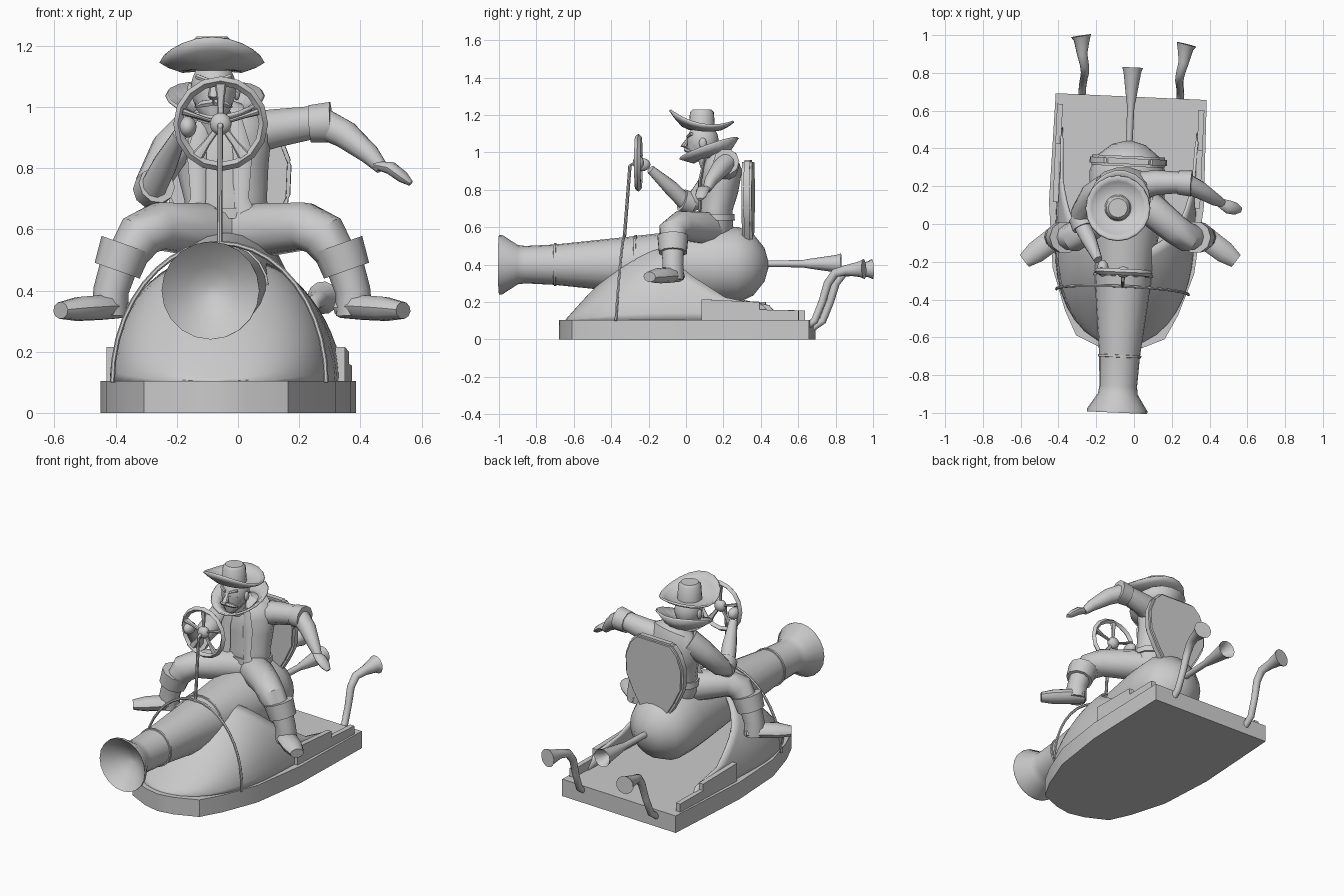
import bpy, bmesh, math
from mathutils import Vector, Matrix

if "Cube" in bpy.data.objects:
    bpy.data.objects.remove(bpy.data.objects["Cube"], do_unlink=True)

grey = bpy.data.materials.new("plain_grey")
grey.use_nodes = True
tone = (0.6, 0.6, 0.6, 1)
grey.diffuse_color = tone
grey.node_tree.nodes["Principled BSDF"].inputs["Base Color"].default_value = tone

# The vehicle sits slightly turned; the rider does not
VEHICLE = Matrix.Translation((-0.045, 0, 0)) @ Matrix.Rotation(-0.045, 4, 'Z')
RIDER = Matrix.Identity(4)


def finish(name, bm, frame, angle=40):
    bmesh.ops.recalc_face_normals(bm, faces=bm.faces)
    mesh = bpy.data.meshes.new(name)
    bm.to_mesh(mesh)
    bm.free()
    mesh.transform(frame)
    mesh.materials.append(grey)
    ob = bpy.data.objects.new(name, mesh)
    bpy.context.collection.objects.link(ob)
    bpy.ops.object.select_all(action='DESELECT')
    ob.select_set(True)
    bpy.context.view_layer.objects.active = ob
    bpy.ops.object.shade_smooth_by_angle(angle=math.radians(angle))
    return ob


def skin(bm, rings, closed=True):
    for a, b in zip(rings, rings[1:]):
        n = len(a)
        for i in range(n if closed else n - 1):
            j = (i + 1) % n
            bm.faces.new((a[i], a[j], b[j], b[i]))


def sweep(name, path, frame=RIDER, sides=10, flat=1.0, caps=True):
    """Tube through (x, y, z, radius) points; flat squashes the second axis."""
    bm = bmesh.new()
    pts = [Vector(p[:3]) for p in path]
    rings, old = [], None
    for i, p in enumerate(pts):
        t = (pts[min(i + 1, len(pts) - 1)] - pts[max(i - 1, 0)]).normalized()
        if old is None:
            ref = Vector((1, 0, 0)) if abs(t.x) < 0.8 else Vector((0, 1, 0))
            u = (ref - t * ref.dot(t)).normalized()
        else:
            u = old.rotation_difference(t) @ u
        old, v, r = t, t.cross(u), path[i][3]
        rings.append([bm.verts.new(p + r * (u * math.cos(a) + v * flat * math.sin(a)))
                      for a in (k * math.tau / sides for k in range(sides))])
    skin(bm, rings)
    if caps:
        bm.faces.new(rings[0])
        bm.faces.new(rings[-1])
    return finish(name, bm, frame)


def lathe(name, profile, frame, centre=(0, 0, 0), sides=20):
    """Turn (y, radius) points round the y axis."""
    bm = bmesh.new()
    c = Vector(centre)
    rings = [[bm.verts.new(c + Vector((r * math.cos(a), y, r * math.sin(a))))
              for a in (k * math.tau / sides for k in range(sides))] for y, r in profile]
    skin(bm, rings)
    bm.faces.new(rings[0])
    bm.faces.new(rings[-1])
    return finish(name, bm, frame)


def prism(name, outline, depth, frame, bevel=0.0):
    """Extrude a list of 3D points along the depth vector."""
    bm = bmesh.new()
    face = bm.faces.new([bm.verts.new(p) for p in outline])
    new = bmesh.ops.extrude_face_region(bm, geom=[face])["geom"]
    bmesh.ops.translate(bm, vec=depth, verts=[g for g in new if isinstance(g, bmesh.types.BMVert)])
    if bevel:
        bmesh.ops.bevel(bm, geom=bm.edges[:], offset=bevel, segments=2, affect='EDGES')
    return finish(name, bm, frame, 30)


def ball(name, centre, size, frame=RIDER):
    bm = bmesh.new()
    bmesh.ops.create_uvsphere(bm, u_segments=14, v_segments=10, radius=1)
    bmesh.ops.transform(bm, verts=bm.verts, matrix=Matrix.LocRotScale(Vector(centre), None, Vector(size)))
    return finish(name, bm, frame)


def lerp(table, t):
    for (a, p), (b, q) in zip(table, table[1:]):
        if t <= b:
            return p + (q - p) * (t - a) / (b - a)
    return table[-1][1]


# Flat hull plate
half = [(0.4, 0.675), (0.41, 0.1), (0.375, -0.25), (0.3, -0.47), (0.235, -0.6), (0.1, -0.66)]
outline = half + [(0, -0.68)] + [(-x, y) for x, y in reversed(half)]
prism("hull_plate", [(x, y, 0) for x, y in outline], (0, 0, 0.105), VEHICLE)

# Domed cowl, open behind, its sides sweeping down to the stern
rear_edge = [(0, 0.5), (0.22, 0.42), (0.27, 0.24), (0.6, 0.02), (0.88, -0.1), (1, -0.16)]
bm = bmesh.new()
rings = []
for i in range(15):
    ring = []
    for k in range(33):
        a = math.pi * k / 32
        y = -0.65 + (lerp(rear_edge, math.sin(a)) + 0.65) * (i / 14) ** 1.4
        u = min(1, max(0.0002, (y + 0.65) / 0.6))
        w = 0.37 * (1 - (1 - u) ** 2.4) ** 0.5
        h = 0.43 * math.sin(u * math.pi / 2)
        ring.append(bm.verts.new((w * math.cos(a), y, 0.1 + h * math.sin(a))))
    rings.append(ring)
skin(bm, rings, closed=False)
cowl = finish("cowl", bm, VEHICLE)
wall = cowl.modifiers.new("wall", 'SOLIDIFY')
wall.thickness = 0.015

# Stepped rails along both edges of the stern deck, and the side pipes
for s, side in ((1, "left"), (-1, "right")):
    steps = [(0.1, 0.1), (0.1, 0.215), (0.41, 0.2), (0.41, 0.16), (0.62, 0.155), (0.62, 0.1)]
    prism(side + "_rail", [(s * 0.36, y, z) for y, z in steps], (s * 0.03, 0, 0), VEHICLE)
    back = 0.02 * (s < 0)
    sweep(side + "_pipe", [(s * x, y + back, z, r) for x, y, z, r in (
        (0.26, 0.63, 0.05, 0.018), (0.26, 0.7, 0.1, 0.02), (0.255, 0.74, 0.2, 0.02),
        (0.25, 0.77, 0.3, 0.022), (0.255, 0.81, 0.355, 0.024), (0.27, 0.87, 0.37, 0.028),
        (0.275, 0.94, 0.375, 0.042), (0.28, 0.965, 0.376, 0.054), (0.278, 0.95, 0.376, 0.044),
        (0.27, 0.88, 0.37, 0.02))][:8], VEHICLE, 12)

# Cannon body with dished muzzle and bands
lathe("cannon", [(-0.9, 0.02), (-0.93, 0.08), (-0.985, 0.145), (-1, 0.16), (-0.985, 0.16),
                 (-0.9, 0.105), (-0.86, 0.1), (-0.7, 0.108), (-0.3, 0.15), (0, 0.185), (0.15, 0.2),
                 (0.28, 0.202), (0.36, 0.165), (0.42, 0.09), (0.44, 0.02)], VEHICLE, (0, 0, 0.4))
for y, r in ((-0.7, 0.115), (-0.27, 0.16)):
    lathe("cannon_band", [(y - 0.008, r - 0.015), (y - 0.006, r), (y + 0.006, r), (y + 0.008, r - 0.015)],
          VEHICLE, (0, 0, 0.4))
lathe("tail_pipe", [(0.4, 0.018), (0.62, 0.019), (0.66, 0.026), (0.8, 0.046), (0.83, 0.055),
                    (0.82, 0.045), (0.74, 0.015)], VEHICLE, (0, 0, 0.405), 12)

# Seat back
seat = [(0.1, 0.52), (0.15, 0.6), (0.2, 0.7), (0.205, 0.82), (0.17, 0.91), (0.12, 0.96)]
seat += [(-x, z) for x, z in reversed(seat)]
prism("seat_back", [(x, 0.305, z) for x, z in seat], (0, 0.055, 0), VEHICLE, 0.012)

# Hoop over the cowl, steering column and wheel
hoop = [(0.35 * math.cos(a), -0.36 + 0.03 * math.sin(a), 0.1 + 0.455 * math.sin(a), 0.008)
        for a in (math.pi * k / 20 for k in range(21))]
sweep("hoop", hoop, VEHICLE, 6)
sweep("steering_column", [(0, -0.33, 0.54, 0.009), (0, -0.3, 0.93, 0.009), (0, -0.26, 0.95, 0.012)], VEHICLE, 8)
hub = Vector((0, -0.255, 0.945))
rim = [(0.14, -0.017), (0.155, 0), (0.14, 0.017), (0.125, 0)]
bm = bmesh.new()
rings = [[bm.verts.new(hub + Vector((r * math.cos(a), d, r * math.sin(a)))) for r, d in rim]
         for a in (k * math.tau / 16 for k in range(16))]
skin(bm, rings + rings[:1])
finish("wheel_rim", bm, VEHICLE, 50)
ball("wheel_hub", hub, (0.036, 0.03, 0.036), VEHICLE)
for k in range(5):
    out = Vector((math.sin(k * math.tau / 5), 0, math.cos(k * math.tau / 5)))
    sweep("wheel_spoke", [(*(hub + out * d), r) for d, r in ((0.02, 0.01), (0.08, 0.012), (0.13, 0.02))],
          VEHICLE, 8, 0.6)

# Torso, coat hem and belt
sweep("torso", [(-0.04, 0.16, 0.54, 0.11), (-0.04, 0.16, 0.6, 0.14), (-0.04, 0.16, 0.7, 0.135),
                (-0.05, 0.18, 0.8, 0.15), (-0.055, 0.19, 0.9, 0.165), (-0.06, 0.18, 0.96, 0.14),
                (-0.07, 0.15, 1.0, 0.06)], sides=14, flat=0.68)
sweep("belt", [(-0.04, 0.16, 0.635, 0.148), (-0.04, 0.16, 0.67, 0.146)], sides=14, flat=0.7)
for s in (1, -1):
    sweep("lapel", [(-0.06 + s * x, y, z, r) for x, y, z, r in (
        (0.05, 0.1, 0.97, 0.02), (0.075, 0.075, 0.85, 0.032), (0.07, 0.075, 0.7, 0.025),
        (0.1, 0.05, 0.6, 0.04))], sides=6, flat=0.35)

# Neck, head, face and collar
sweep("neck", [(-0.075, 0.13, 0.93, 0.055), (-0.08, 0.09, 1.03, 0.05)])
ball("head", (-0.08, 0.09, 1.06), (0.076, 0.085, 0.095))
sweep("jaw", [(-0.08, 0.07, 1.05, 0.068), (-0.08, 0.055, 0.99, 0.055), (-0.08, 0.03, 0.945, 0.012)])
sweep("nose", [(-0.08, 0.015, 1.075, 0.01), (-0.08, -0.012, 1.035, 0.018), (-0.08, 0.02, 1.025, 0.012)], sides=8)
for s in (1, -1):
    sweep("moustache", [(-0.08, 0.0, 1.015, 0.012), (-0.08 + s * 0.035, 0.01, 1.01, 0.012),
                        (-0.08 + s * 0.06, 0.03, 1.0, 0.003)], sides=6)
    sweep("brow", [(-0.08 + s * 0.015, 0.008, 1.085, 0.008), (-0.08 + s * 0.055, 0.03, 1.1, 0.009)], sides=6)
    ball("ear", (-0.08 + s * 0.076, 0.09, 1.05), (0.012, 0.02, 0.028))

bm = bmesh.new()
rings = [[], []]
for k in range(18):
    a = k * math.tau / 18
    for ring, r, lift, tilt in zip(rings, (0.085, 0.155), (0.96, 1.025), (0.01, 0.055)):
        ring.append(bm.verts.new((-0.075 + r * math.cos(a), 0.12 + r * math.sin(a),
                                  lift + tilt * math.sin(a) + 0.02 * abs(math.cos(a)))))
skin(bm, rings)
collar = finish("collar", bm, RIDER)
collar.modifiers.new("cloth", 'SOLIDIFY').thickness = 0.012

# Hat with a brim turned up in front and behind
bm = bmesh.new()
rings = []
for r, z, curl in ((0.01, 1.23, 0), (0.05, 1.23, 0), (0.064, 1.215, 0), (0.07, 1.13, 0),
                   (0.1, 1.125, 0.3), (0.14, 1.14, 0.7), (0.166, 1.155, 1)):
    rings.append([bm.verts.new((-0.085 + r * math.cos(a), 0.085 + r * math.sin(a),
                 z + curl * (0.045 * math.sin(a) ** 2 - 0.03 * math.sin(a))))
                  for a in (k * math.tau / 20 for k in range(20))])
skin(bm, rings)
bm.faces.new(rings[0])
hat = finish("hat", bm, RIDER)
hat.modifiers.new("felt", 'SOLIDIFY').thickness = 0.012

# Left arm flung outward
sweep("left_sleeve", [(0.02, 0.2, 0.91, 0.075), (0.12, 0.22, 0.93, 0.066), (0.25, 0.22, 0.95, 0.056)])
sweep("left_cuff", [(0.235, 0.22, 0.945, 0.064), (0.305, 0.215, 0.95, 0.07)])
sweep("left_forearm", [(0.28, 0.215, 0.945, 0.052), (0.35, 0.18, 0.91, 0.048), (0.43, 0.13, 0.845, 0.034),
                       (0.47, 0.11, 0.8, 0.022)])
sweep("left_hand", [(0.45, 0.115, 0.81, 0.022), (0.5, 0.09, 0.8, 0.036), (0.54, 0.08, 0.77, 0.032),
                    (0.565, 0.075, 0.75, 0.015)], flat=0.6)

# Right arm reaching to the wheel
sweep("right_sleeve", [(-0.15, 0.19, 0.92, 0.075), (-0.22, 0.15, 0.86, 0.068), (-0.28, 0.06, 0.75, 0.056),
                       (-0.28, 0.0, 0.72, 0.05)])
sweep("right_cuff", [(-0.285, 0.035, 0.725, 0.062), (-0.265, -0.02, 0.745, 0.062)])
sweep("right_forearm", [(-0.28, 0.0, 0.73, 0.045), (-0.24, -0.08, 0.81, 0.042), (-0.19, -0.19, 0.91, 0.024)])
ball("right_hand", (-0.165, -0.235, 0.935), (0.03, 0.045, 0.035))

# Legs astride the cannon
for s, side in ((1, "left"), (-1, "right")):
    def leg(part, path, flat=1.0):
        sweep(side + part, [(-0.02 + s * x, y, z, r) for x, y, z, r in path], flat=flat)
    leg("_thigh", [(0, 0.16, 0.59, 0.09), (0.12, 0.07, 0.6, 0.088), (0.24, -0.03, 0.61, 0.08),
                   (0.3, -0.07, 0.58, 0.078), (0.36, -0.07, 0.49, 0.06)])
    leg("_boot_cuff", [(0.345, -0.07, 0.55, 0.086), (0.375, -0.07, 0.465, 0.078)])
    leg("_boot", [(0.37, -0.07, 0.48, 0.062), (0.395, -0.07, 0.4, 0.058), (0.4, -0.07, 0.32, 0.06)])
    leg("_foot", [(0.36, -0.04, 0.34, 0.045), (0.42, -0.09, 0.345, 0.06), (0.5, -0.15, 0.34, 0.058),
                  (0.56, -0.195, 0.335, 0.04)], 0.7)
